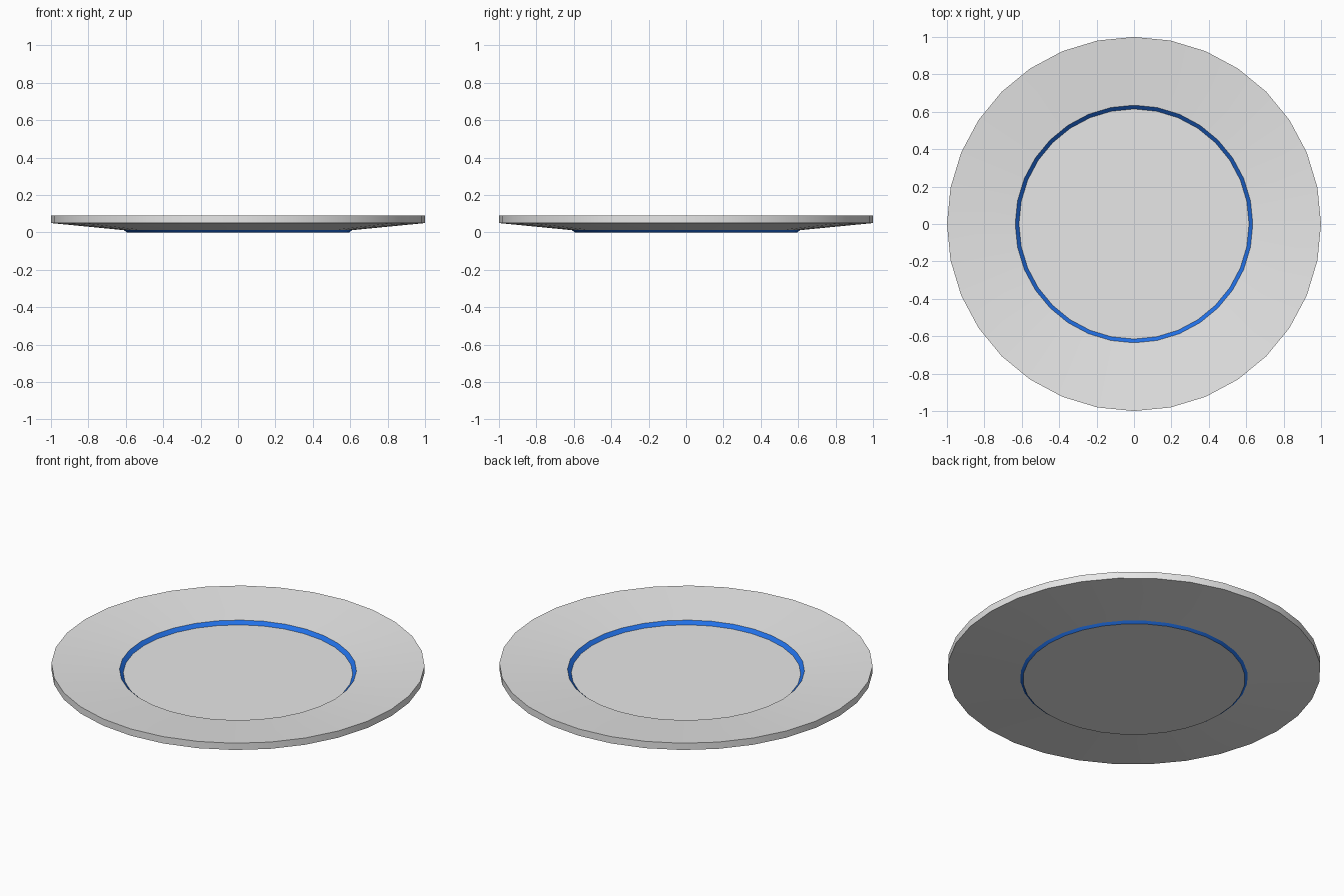
import bpy, bmesh
from math import cos, sin, pi, radians

if "Cube" in bpy.data.objects:
    bpy.data.objects.remove(bpy.data.objects["Cube"])

SIDES = 32


def material(name, color):
    mat = bpy.data.materials.new(name)
    mat.use_nodes = True
    mat.diffuse_color = color
    mat.node_tree.nodes["Principled BSDF"].inputs["Base Color"].default_value = color
    return mat


def lathe(name, profile, bands, mats):
    """Spin (radius, height) points about z, capping both ends; bands are painted segments."""
    bm = bmesh.new()
    rings = [[bm.verts.new((r * cos(2 * pi * i / SIDES), r * sin(2 * pi * i / SIDES), z))
              for i in range(SIDES)] for r, z in profile]
    bm.faces.new(rings[0][::-1])
    bm.faces.new(rings[-1])
    for k, (a, b) in enumerate(zip(rings, rings[1:])):
        for i in range(SIDES):
            j = (i + 1) % SIDES
            face = bm.faces.new((a[i], a[j], b[j], b[i]))
            face.material_index = 1 if k in bands else 0
    bmesh.ops.recalc_face_normals(bm, faces=bm.faces)
    mesh = bpy.data.meshes.new(name)
    bm.to_mesh(mesh)
    bm.free()
    for mat in mats:
        mesh.materials.append(mat)
    obj = bpy.data.objects.new(name, mesh)
    bpy.context.collection.objects.link(obj)
    bpy.context.view_layer.objects.active = obj
    obj.select_set(True)
    bpy.ops.object.shade_smooth_by_angle(angle=radians(30))
    return obj


china = material("white glaze", (0.8, 0.8, 0.8, 1))
blue = material("blue band", (0.016, 0.165, 0.8, 1))

# Underside foot, sloping outside, rim, sloping inside, well floor
profile = [(0.595, 0), (0.61, 0.012), (1.0, 0.05), (1.0, 0.09), (0.635, 0.056), (0.615, 0.037)]
lathe("plate", profile, {0, 4}, [china, blue])
